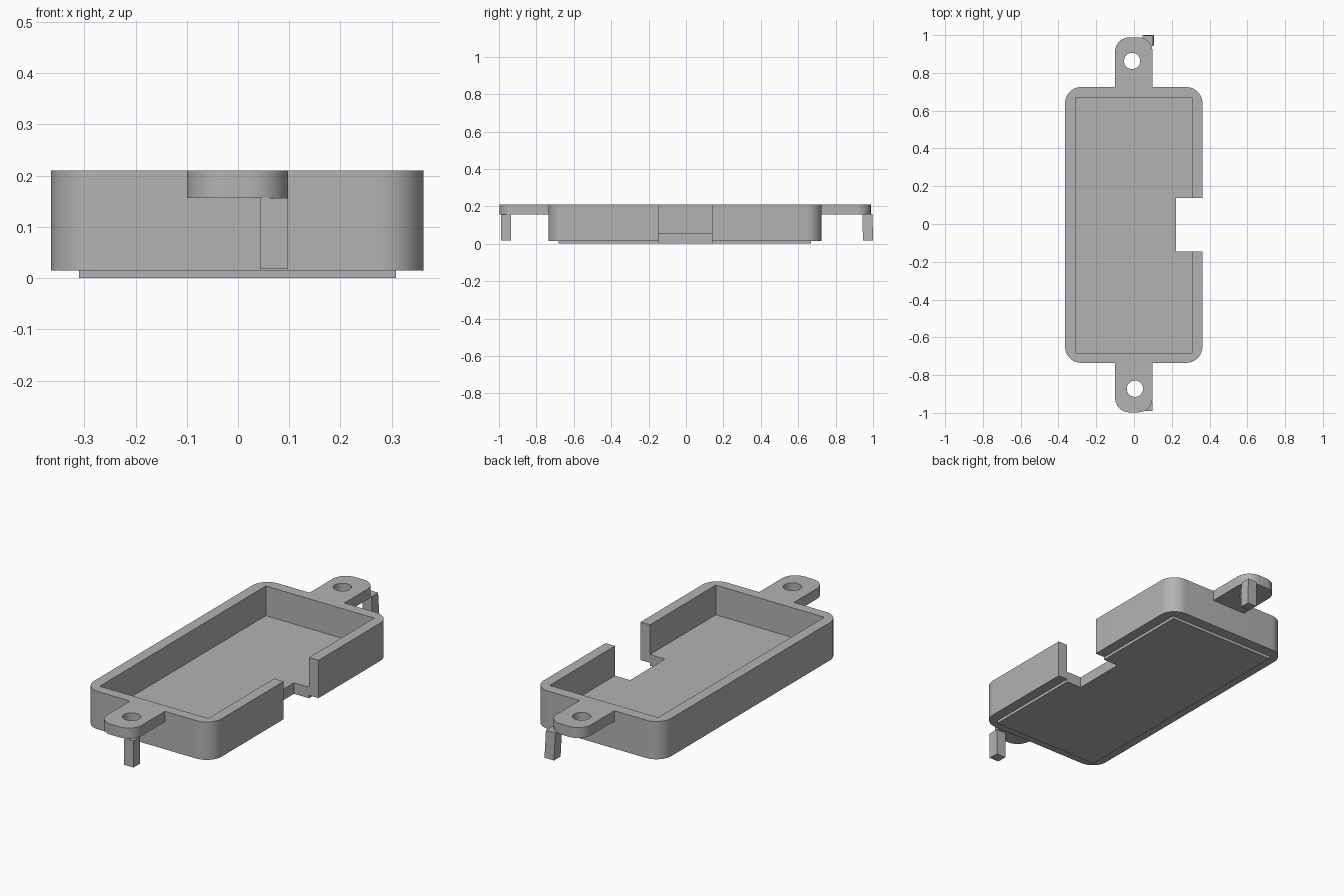
import bpy, bmesh, math

cube = bpy.data.objects.get("Cube")
if cube:
    bpy.data.objects.remove(cube, do_unlink=True)

grey = bpy.data.materials.new("plain grey")
grey.use_nodes = True
GREY = (0.45, 0.45, 0.45, 1)
grey.diffuse_color = GREY
grey.node_tree.nodes["Principled BSDF"].inputs["Base Color"].default_value = GREY


def arc(cx, cy, r, start, end, n=12):
    return [(cx + r * math.cos(math.radians(start + (end - start) * i / n)),
             cy + r * math.sin(math.radians(start + (end - start) * i / n)))
            for i in range(n + 1)]


def prism(name, outline, z0, z1):
    """Extrude a counter-clockwise outline from z0 to z1."""
    bm = bmesh.new()
    face = bm.faces.new([bm.verts.new((x, y, z0)) for x, y in outline])
    top = bmesh.ops.extrude_face_region(bm, geom=[face])["geom"]
    bmesh.ops.translate(bm, vec=(0, 0, z1 - z0),
                        verts=[v for v in top if isinstance(v, bmesh.types.BMVert)])
    bmesh.ops.recalc_face_normals(bm, faces=bm.faces)
    mesh = bpy.data.meshes.new(name)
    bm.to_mesh(mesh)
    bm.free()
    mesh.materials.append(grey)
    obj = bpy.data.objects.new(name, mesh)
    bpy.context.collection.objects.link(obj)
    return obj


def activate(obj):
    bpy.ops.object.select_all(action="DESELECT")
    obj.select_set(True)
    bpy.context.view_layer.objects.active = obj


def cut(obj, cutter):
    cutter.hide_render = True
    mod = obj.modifiers.new("cut", "BOOLEAN")
    mod.operation, mod.solver, mod.object = "DIFFERENCE", "EXACT", cutter
    activate(obj)
    bpy.ops.object.modifier_apply(modifier=mod.name)
    bpy.data.objects.remove(cutter, do_unlink=True)


def smooth(obj):
    activate(obj)
    bpy.ops.object.shade_smooth_by_angle(angle=math.radians(30))


def rectangle(x0, x1, y0, y1):
    return [(x0, y0), (x1, y0), (x1, y1), (x0, y1)]


def rounded(x0, x1, y0, y1, r):
    return (arc(x0 + r, y0 + r, r, 180, 270) + arc(x1 - r, y0 + r, r, 270, 360)
            + arc(x1 - r, y1 - r, r, 0, 90) + arc(x0 + r, y1 - r, r, 90, 180))


LEFT, RIGHT, FRONT, BACK = -0.365, 0.362, -0.735, 0.725
FLOOR, RIM, BOTTOM = 0.057, 0.21, 0.015
INNER = rectangle(-0.31, 0.308, -0.682, 0.669)


def notch():
    return prism("notch_cutter", rectangle(0.222, 0.5, -0.146, 0.138), -0.1, 0.4)


# Open tray with rounded corners, a cavity and a side notch
tray = prism("tray", rounded(LEFT, RIGHT, FRONT, BACK, 0.085), BOTTOM, RIM)
cut(tray, prism("cavity_cutter", INNER, FLOOR, 0.4))
cut(tray, notch())
smooth(tray)

# Thin raised plate under the tray
plate = prism("base_plate", INNER, 0, BOTTOM)
cut(plate, notch())

# Mounting tabs with rounded ends and screw holes
TAB_Z, R = 0.156, 0.075
for name, wall, tip, hole in (("front_tab", FRONT, -0.997, (0.005, -0.872)),
                              ("back_tab", BACK, 0.988, (-0.01, 0.863))):
    side = 1 if tip > 0 else -1
    ends = arc(0.098 - R, side * tip - R, R, 0, 90) + arc(-0.1 + R, side * tip - R, R, 90, 180)
    outline = [(-0.1, side * wall), (0.098, side * wall)] + ends
    outline = [(x, side * y) for x, y in outline]
    tab = prism(name, outline, TAB_Z, RIM)
    cut(tab, prism("hole_cutter", arc(*hole, 0.043, 0, 352.5, 47), 0, 0.4))
    smooth(tab)

# Short square pegs below the tabs, the back one leaning slightly
prism("front_peg", rectangle(0.043, 0.098, -0.99, -0.936), 0.018, TAB_Z)
peg = prism("back_peg", rectangle(0.052, 0.106, 0.946, 1.0), 0.018, 0.16)
for v in peg.data.vertices:
    if v.co.z > 0.1:
        v.co.x -= 0.006
        v.co.y -= 0.003
